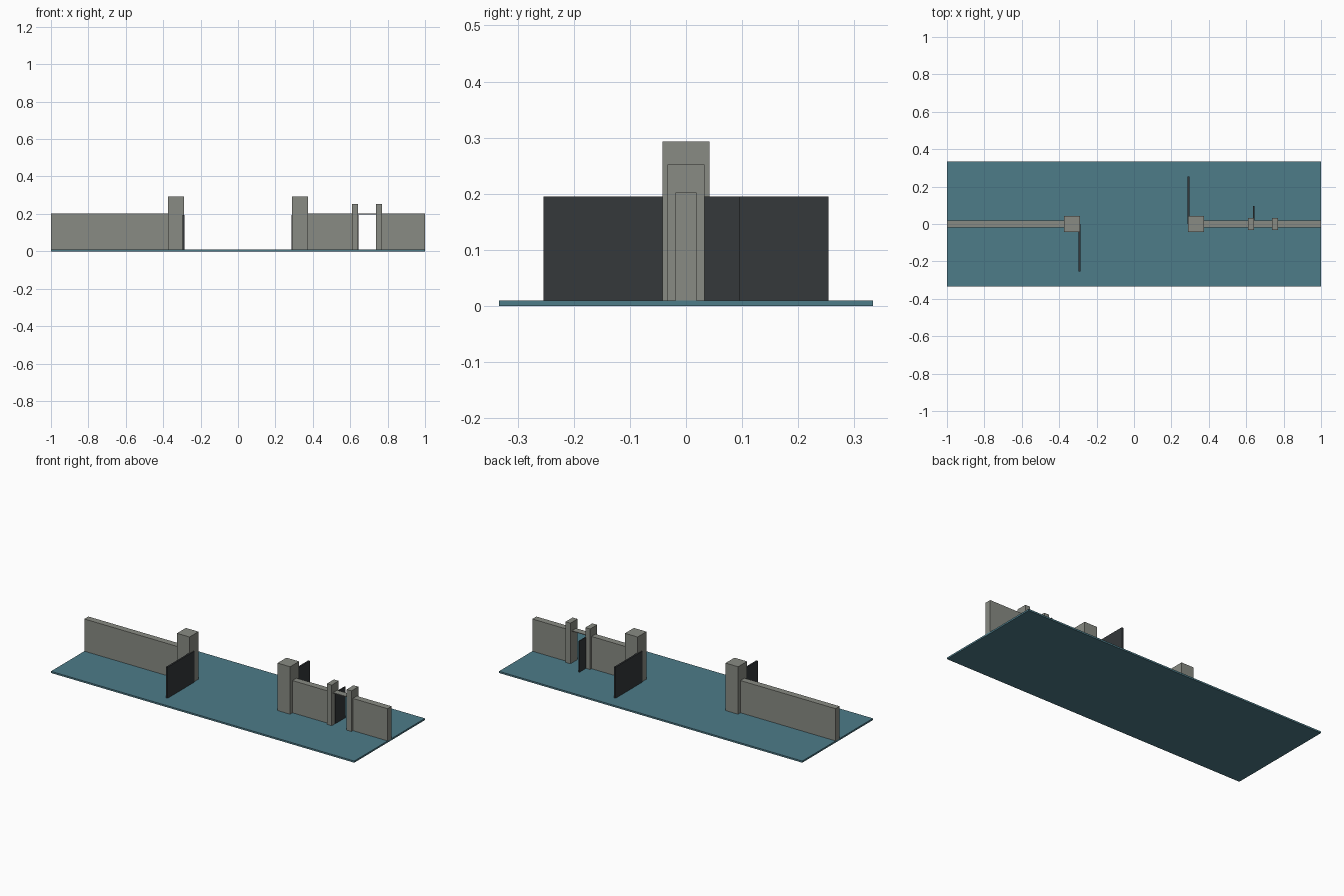
import bpy

if "Cube" in bpy.data.objects:
    bpy.data.objects.remove(bpy.data.objects["Cube"])


def material(name, rgb):
    m = bpy.data.materials.new(name)
    m.diffuse_color = (*rgb, 1)
    m.use_nodes = True
    m.node_tree.nodes["Principled BSDF"].inputs["Base Color"].default_value = m.diffuse_color
    return m


TEAL = material("ground_teal", (0.075, 0.2, 0.25))
STONE = material("stone", (0.25, 0.26, 0.23))
DARK = material("dark_metal", (0.035, 0.04, 0.043))


def box(name, x, y, z, mat):
    """Box from (min, max) ranges on each axis."""
    bpy.ops.mesh.primitive_cube_add(size=1, location=[sum(r) / 2 for r in (x, y, z)])
    ob = bpy.context.object
    ob.name = name
    ob.scale = [r[1] - r[0] for r in (x, y, z)]
    bpy.ops.object.transform_apply(location=False, rotation=False, scale=True)
    ob.data.materials.append(mat)


FLOOR = 0.01
WALL_Y = (-0.019, 0.019)
WALL_Z = (FLOOR, 0.202)
LEAF_Z = (FLOOR, 0.195)

# Ground slab
box("ground_slab", (-1, 1), (-0.333, 0.333), (0, FLOOR), TEAL)

# Wall sections
for name, x in (("left_wall", (-1, -0.373)),
                ("middle_wall", (0.373, 0.609)),
                ("right_wall", (0.771, 1))):
    box(name, x, WALL_Y, WALL_Z, STONE)

# Main gate pillars, each with an open leaf swung in opposite directions
for side, s in (("left", -1), ("right", 1)):
    box(side + "_pillar", sorted((s * 0.29, s * 0.373)), (-0.042, 0.042), (FLOOR, 0.293), STONE)
    box(side + "_gate_leaf", sorted((s * 0.286, s * 0.296)), sorted((0, s * 0.254)), LEAF_Z, DARK)

# Small side gate: posts, thin lintel and open leaf
for name, x in (("side_gate_post_inner", (0.609, 0.641)),
                ("side_gate_post_outer", (0.739, 0.771))):
    box(name, x, (-0.033, 0.033), (FLOOR, 0.252), STONE)
box("side_gate_lintel", (0.641, 0.739), WALL_Y, (0.198, 0.202), STONE)
box("side_gate_leaf", (0.637, 0.643), (0, 0.095), LEAF_Z, DARK)
